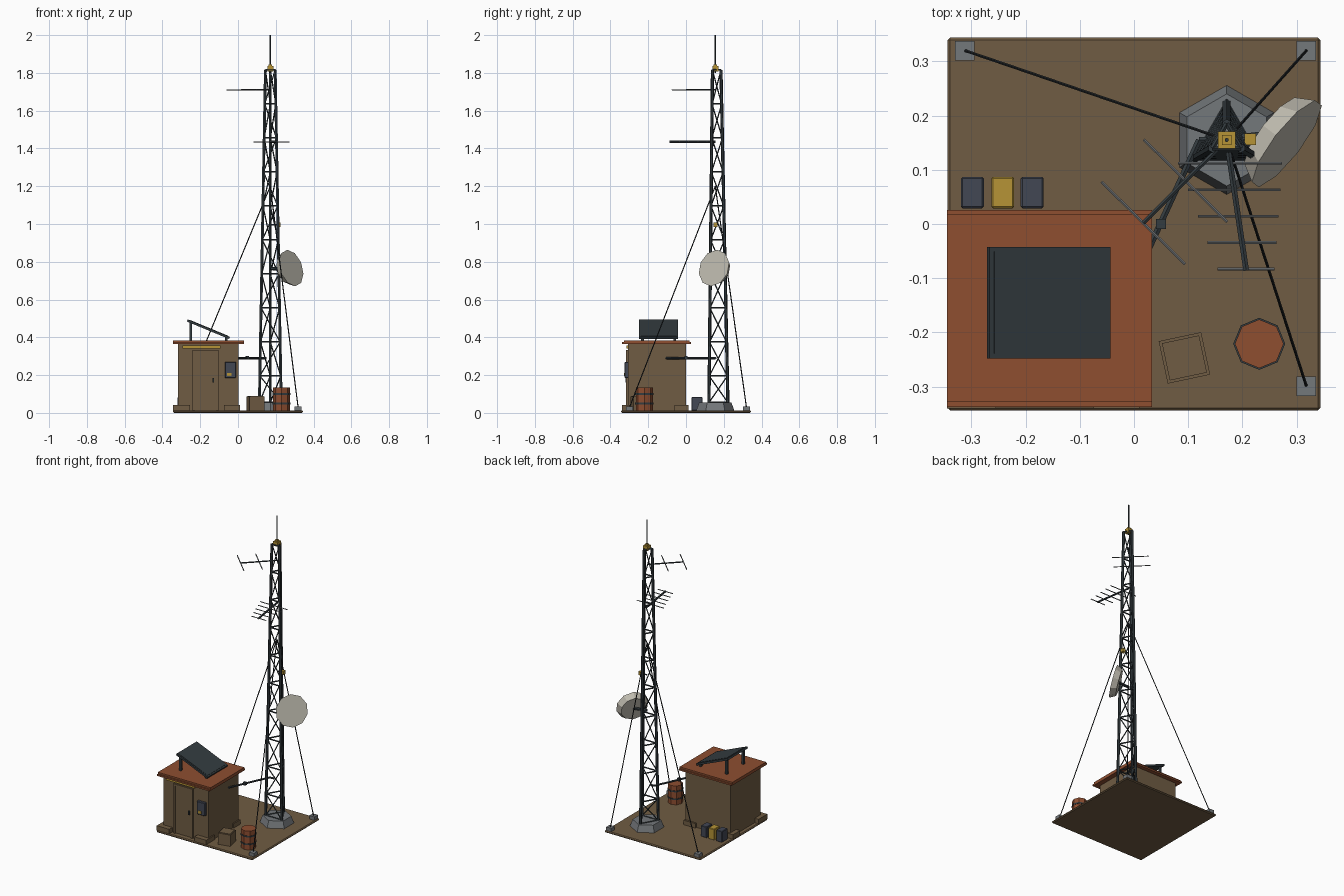
import bpy, bmesh, math
from mathutils import Vector, Matrix

if "Cube" in bpy.data.objects:
    bpy.data.objects.remove(bpy.data.objects["Cube"])


def srgb(r, g, b):
    f = lambda c: ((c / 255 + 0.055) / 1.055) ** 2.4 if c > 10 else c / 255 / 12.92
    return (f(r), f(g), f(b), 1)


def material(name, *rgb):
    m = bpy.data.materials.new(name)
    m.diffuse_color = srgb(*rgb)
    m.use_nodes = True
    m.node_tree.nodes["Principled BSDF"].inputs["Base Color"].default_value = m.diffuse_color
    return m


BROWN = material("earth brown", 112, 92, 67)
RUST = material("rust red", 142, 78, 48)
YELLOW = material("warning yellow", 182, 148, 54)
PALE = material("dish pale grey", 192, 188, 176)
CONCRETE = material("concrete grey", 116, 120, 123)
STEEL = material("dark steel", 52, 60, 64)
SLATE = material("slate blue", 66, 71, 84)
WIRE = material("black wire", 36, 40, 43)


def finish(name, bm, mat):
    bmesh.ops.recalc_face_normals(bm, faces=bm.faces)
    me = bpy.data.meshes.new(name)
    bm.to_mesh(me)
    bm.free()
    me.materials.append(mat)
    ob = bpy.data.objects.new(name, me)
    bpy.context.collection.objects.link(ob)
    return ob


def box(name, x, y, z, mat, rot=None, bevel=0):
    """Box from (min, max) ranges, optionally rotated about its centre."""
    bm = bmesh.new()
    size = [r[1] - r[0] for r in (x, y, z)]
    mid = Vector([(r[0] + r[1]) / 2 for r in (x, y, z)])
    bmesh.ops.create_cube(bm, size=1)
    bmesh.ops.scale(bm, vec=size, verts=bm.verts)
    if bevel:
        bmesh.ops.bevel(bm, geom=bm.edges[:], offset=bevel, segments=1, affect='EDGES')
    if rot:
        bm.transform(rot)
    bm.transform(Matrix.Translation(mid))
    return finish(name, bm, mat)


def add_rod(bm, p, q, r1, r2=None, n=6, spin=0):
    """Tapered prism from p to q."""
    p, q = Vector(p), Vector(q)
    d = q - p
    m = (Matrix.Translation((p + q) / 2) @ d.to_track_quat('Z', 'Y').to_matrix().to_4x4()
         @ Matrix.Rotation(spin, 4, 'Z'))
    bmesh.ops.create_cone(bm, cap_ends=True, segments=n, radius1=r1,
                          radius2=r1 if r2 is None else r2, depth=d.length, matrix=m)


def rods(name, pairs, r, mat, n=6):
    bm = bmesh.new()
    for p, q in pairs:
        add_rod(bm, p, q, r, n=n)
    return finish(name, bm, mat)


def prism(name, p, q, r1, r2, n, mat, spin=0):
    bm = bmesh.new()
    add_rod(bm, p, q, r1, r2, n, spin)
    return finish(name, bm, mat)


# ground slab
box("ground_slab", (-.344, .344), (-.344, .344), (0, .013), BROWN, bevel=.005)

# hut
box("hut_walls", (-.318, .002), (-.307, .0), (.012, .368), BROWN)
for i, bx in enumerate(((-.345, -.255), (-.075, .01))):
    for j, by in enumerate(((-.34, -.25), (-.06, .012))):
        box(f"hut_footing_{i}{j}", bx, by, (.011, .042), BROWN)
box("roof_eave", (-.345, .033), (-.338, .026), (.364, .374), RUST)
box("roof_top", (-.345, .033), (-.328, .018), (.372, .384), RUST)
box("door", (-.23, -.115), (-.312, -.305), (.015, .322), BROWN)
for n, bx, bz in (("left", (-.242, -.23), (.012, .333)), ("right", (-.115, -.103), (.012, .333)),
                  ("top", (-.23, -.115), (.322, .333))):
    box("door_frame_" + n, bx, (-.317, -.305), bz, BROWN)
box("door_handle", (-.135, -.127), (-.32, -.31), (.16, .185), STEEL)
box("sign_strip", (-.295, -.092), (-.315, -.305), (.341, .356), YELLOW)
box("switch_box", (-.07, -.01), (-.325, -.305), (.185, .27), SLATE, bevel=.003)
box("switch_box_label", (-.058, -.034), (-.328, -.324), (.195, .212), YELLOW)

# solar panel, sloping down towards +x
tilt = Matrix.Rotation(math.radians(22.5), 4, 'Y')
C = Vector((-.157, -.145, .443))
box("solar_frame", (C.x - .121, C.x + .121), (C.y - .103, C.y + .103),
    (C.z - .006, C.z + .006), STEEL, tilt)
P = C + tilt @ Vector((0, 0, .006))
box("solar_cells", (P.x - .112, P.x + .112), (P.y - .094, P.y + .094),
    (P.z - .002, P.z + .002), STEEL, tilt)
for i, y in enumerate((-.23, -.06)):
    box(f"panel_rear_post_{i}", (-.257, -.243), (y - .007, y + .007), (.38, .478), STEEL)
    box(f"panel_front_post_{i}", (-.07, -.056), (y - .007, y + .007), (.38, .402), STEEL)

# battery boxes behind the hut
for i, (x, m) in enumerate(((-.298, SLATE), (-.242, YELLOW), (-.188, SLATE))):
    box(f"battery_{i}", (x - .021, x + .021), (.029, .087), (.012, .084), m, bevel=.003)

# crate and barrel
turn = Matrix.Rotation(math.radians(12), 4, 'Z')
box("crate", (.053, .133), (-.287, -.207), (.012, .086), BROWN, turn)
box("crate_lid", (.058, .128), (-.282, -.212), (.085, .09), BROWN, turn)
B = Vector((.231, -.221, 0))
up = Vector((0, 0, 1))
prism("barrel", B + up * .012, B + up * .135, .045, .045, 8, RUST)
for i, z in enumerate((.045, .095)):
    prism(f"barrel_hoop_{i}", B + up * z, B + up * (z + .009), .048, .048, 8, STEEL)

# lattice tower on a hexagonal footing
T = Vector((.171, .155, 0))
prism("tower_footing", T + up * .012, T + up * .056, .101, .085, 6, CONCRETE, math.pi / 6
      if abs((up.to_track_quat('Z', 'Y') @ Vector((0, 1, 0))).y) < .5 else 0)
bpy.data.objects["tower_footing"].data.transform(Matrix.Identity(4))


def leg(i, z):
    r = .068 - (.068 - .03) * z / 1.815
    a = math.radians(90 + 120 * i)
    return T + Vector((r * math.cos(a), r * math.sin(a), z))


rods("tower_legs", [(leg(i, .04), leg(i, 1.815)) for i in range(3)], .0085, STEEL)
levels = [.055] + [.015 + .18 * k for k in range(1, 11)]
rings, braces = [], []
for k, z in enumerate(levels):
    for i in range(3):
        rings.append((leg(i, z), leg(i + 1, z)))
        if k < 10:
            a, b = (i, i + 1) if k % 2 else (i + 1, i)
            braces.append((leg(a, z), leg(b, levels[k + 1])))
rods("tower_rings", rings, .0045, STEEL, 5)
rods("tower_braces", braces, .0035, STEEL, 5)
box("beacon_base", (T.x - .016, T.x + .016), (T.y - .016, T.y + .016), (1.808, 1.836), YELLOW)
box("beacon_cap", (T.x - .009, T.x + .009), (T.y - .009, T.y + .009), (1.83, 1.845), YELLOW)
rods("whip_mast", [(T + up * 1.8, T + up * 2.0)], .004, STEEL)
box("side_lamp", (.204, .225), (.146, .167), (.985, 1.007), YELLOW)
rods("side_lamp_arm", [(T + up * .995, (.21, .156, .995))], .004, STEEL)

# dish, facing +x -y and slightly up
n = Vector((.765, -.59, .26)).normalized()
D = Vector((.282, .148, .767))
prism("dish", D - n * .036, D, .08, .1, 10, PALE)
rods("dish_arm", [(T + up * .765, D - n * .03)], .009, STEEL)

# two-element aerial
tip = Vector((.017, .002, 1.71))
rods("upper_boom", [(T + up * 1.71, tip)], .0045, STEEL)
h = Vector((.077, -.076, 0))
mid = Vector((.095, .08, 1.71))
rods("upper_elements", [(c - h, c + h) for c in (tip, mid)], .003, CONCRETE)

# five-element aerial
rods("lower_boom", [(T + up * 1.435, (.207, -.086, 1.435))], .006, STEEL)
pairs = []
for k in range(5):
    y = .112 - .0488 * k
    x = .171 + .15 * (.155 - y)
    w = .096 - .0108 * k
    pairs.append(((x - w, y, 1.435), (x + w, y, 1.435)))
rods("lower_elements", pairs, .003, CONCRETE)

# cable bridge from hut to tower
rods("cable_bridge", [((0, -.105, .29), (.12, .155, .29)), ((.12, .155, .29), (.15, .155, .29))],
     .0065, STEEL)
box("cable_clamp", (.041, .059), (-.009, .009), (.282, .3), STEEL)

# guy wires and anchor blocks
for i, (x, y) in enumerate(((-.312, .32), (.318, .32), (.318, -.299))):
    box(f"anchor_block_{i}", (x - .018, x + .018), (y - .018, y + .018), (.012, .035), CONCRETE)
    rods(f"guy_wire_{i}", [(T + up * 1.2, (x, y, .03))], .003, WIRE)
